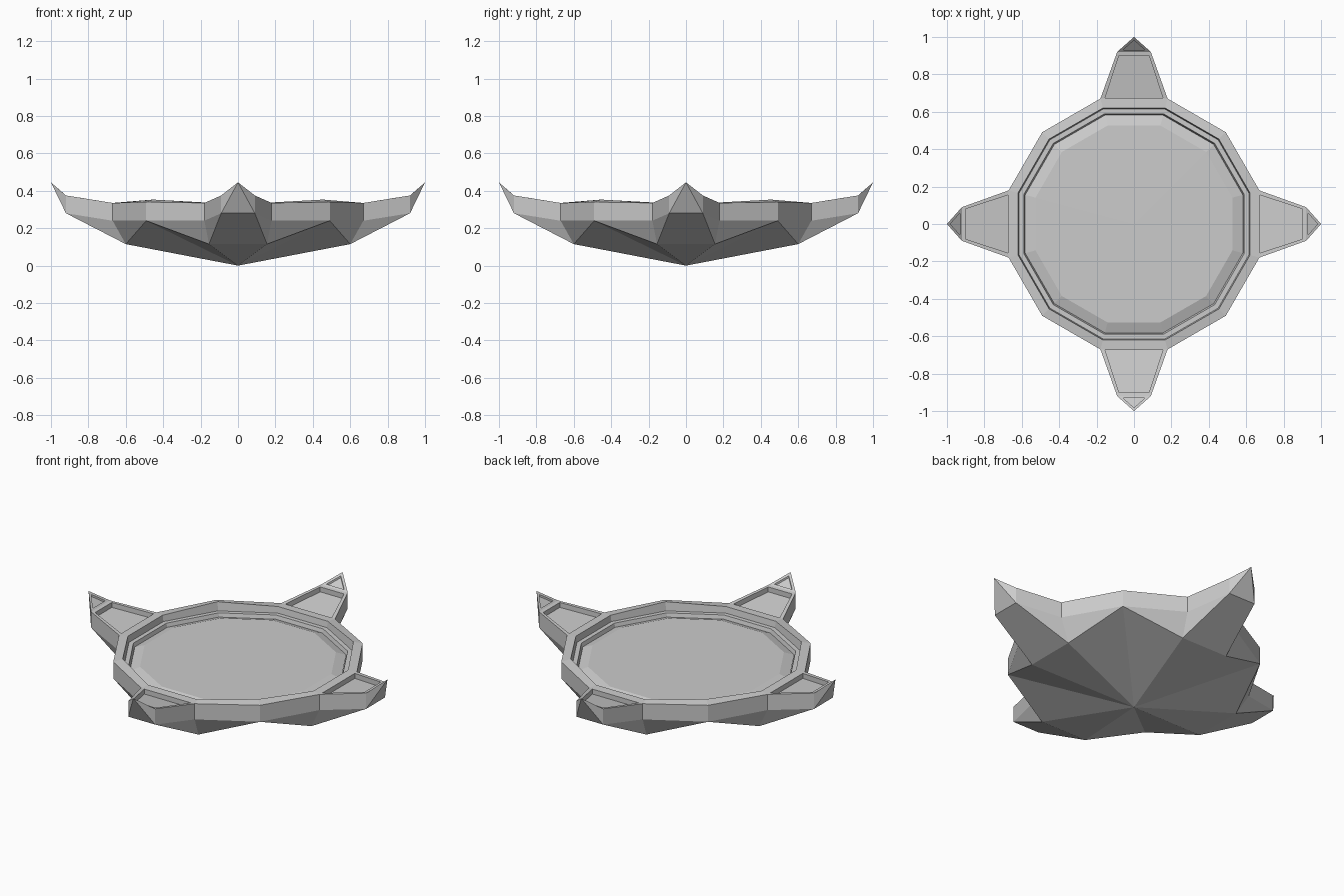
import bpy, bmesh
from math import sin, cos, radians
from mathutils import Vector, Matrix

if "Cube" in bpy.data.objects:
    bpy.data.objects.remove(bpy.data.objects["Cube"])


def finish(name, faces):
    """Repeat the faces in four quarter turns and weld them into one object."""
    bm = bmesh.new()
    for k in range(4):
        rot = Matrix.Rotation(radians(90 * k), 3, 'Z')
        for f in faces:
            bm.faces.new([bm.verts.new(rot @ Vector(p)) for p in f])
    bmesh.ops.remove_doubles(bm, verts=bm.verts, dist=0.0005)
    bmesh.ops.recalc_face_normals(bm, faces=bm.faces)
    me = bpy.data.meshes.new(name)
    bm.to_mesh(me)
    bm.free()
    ob = bpy.data.objects.new(name, me)
    bpy.context.collection.objects.link(ob)
    return ob


def ring(r, z, zc=None):
    """Back quarter of a twelve-sided ring; zc is the height at the diagonals."""
    zc = z if zc is None else zc
    return [(r * cos(radians(a)), r * sin(radians(a)), h)
            for a, h in ((135, zc), (105, z), (75, z), (45, zc))]


def band(a, b):
    return [(a[i], a[i + 1], b[i + 1], b[i]) for i in range(len(a) - 1)]


def loop_band(a, b):
    return band(a + a[:1], b + b[:1])


def drop(pts, d):
    return [(x, y, z - d) for x, y, z in pts]


# Key points of one quarter (horn pointing to +y)
top, low = ring(0.694, 0.335, 0.34), ring(0.694, 0.24)
keel = [(-0.155, 0.60, 0.115), (0.155, 0.60, 0.115)]
h_top = [(-0.09, 0.92, 0.375), (0.09, 0.92, 0.375)]
h_low = [(-0.09, 0.92, 0.28), (0.09, 0.92, 0.28)]
tip = (0, 1.0, 0.445)
apex = (0, 0, 0)

body = []
# Stepped rim and ledge around the screen
steps = [top, ring(0.642, 0.337, 0.353), ring(0.636, 0.30),
         ring(0.61, 0.30), ring(0.602, 0.27)]
for a, b in zip(steps, steps[1:]):
    body += band(a, b)
# Outer wall, only beside the horns
walls = band(top, low)
body += [walls[0], walls[2]]
# Faceted underside meeting at the lowest point
body += [(apex, low[0], keel[0]), (apex, keel[0], keel[1]), (apex, keel[1], low[3]),
         (low[0], low[1], keel[0]), (low[3], keel[1], low[2]),
         (keel[0], h_low[0], h_low[1], keel[1]),
         (keel[0], low[1], h_low[0]), (keel[1], h_low[1], low[2])]
# Horn sides and tip
for i in (0, 1):
    body += [(top[i + 1], h_top[i], h_low[i], low[i + 1]),
             (h_top[i], tip, h_low[i])]
body += [(h_low[0], tip, h_low[1])]
# Recessed horn panel and small recessed tip panel
outer = [top[1], h_top[0], h_top[1], top[2]]
inner = [(-0.155, 0.673, 0.335), (-0.08, 0.90, 0.372),
         (0.08, 0.90, 0.372), (0.155, 0.673, 0.335)]
t_outer = [h_top[0], tip, h_top[1]]
t_inner = [(-0.06, 0.929, 0.383), (0, 0.982, 0.429), (0.06, 0.929, 0.383)]
for o, n, d in ((outer, inner, 0.03), (t_outer, t_inner, 0.012)):
    floor = drop(n, d)
    body += loop_band(o, n) + loop_band(n, floor) + [tuple(floor)]
finish("tray_body", body)

# Slightly raised screen with a shallow bevelled border
edge, flat = ring(0.602, 0.278), ring(0.545, 0.298)
screen = band(edge, flat) + [(a, b, (0, 0, 0.30)) for a, b in zip(flat, flat[1:])]
finish("screen", screen)
